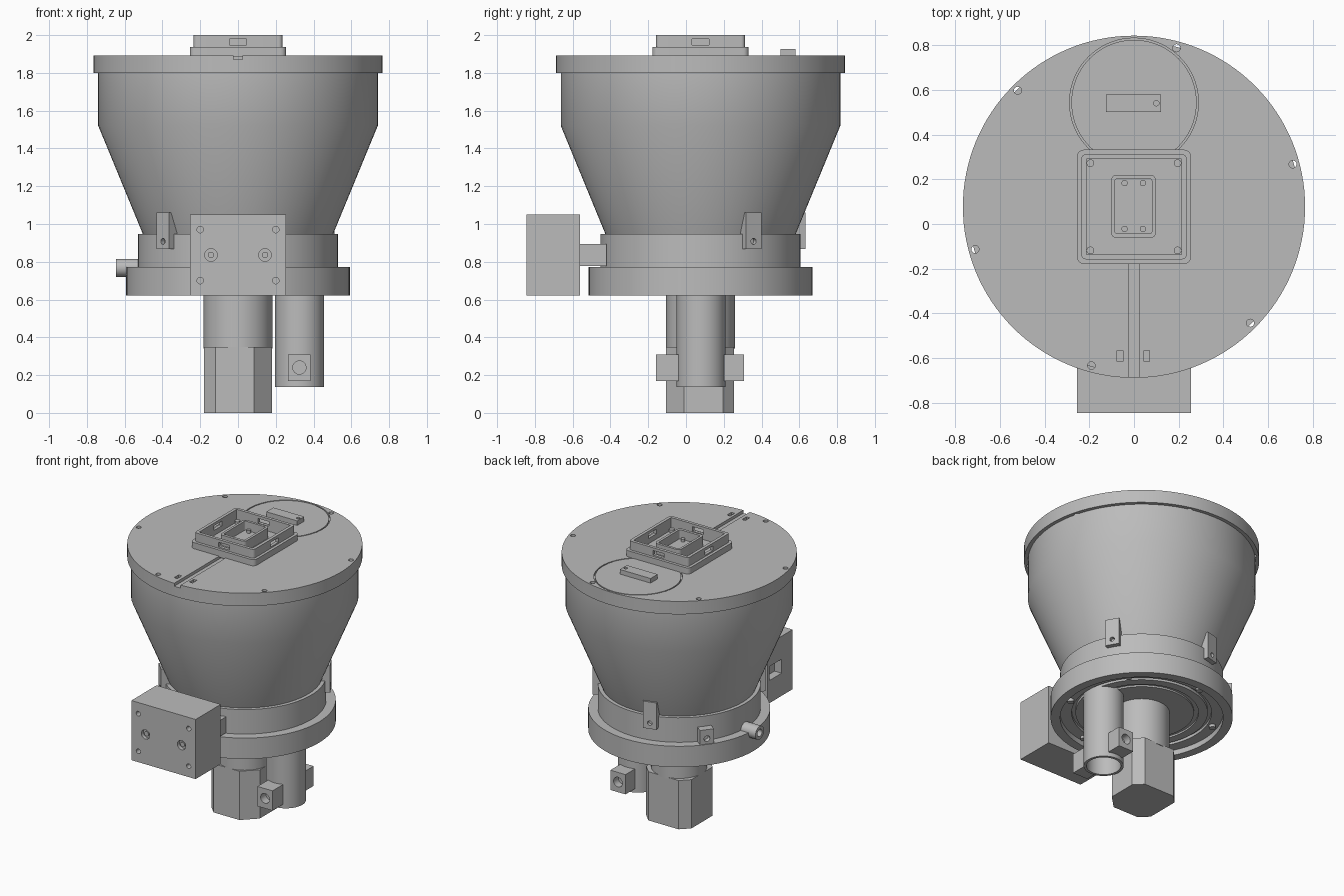
import bpy, bmesh, math
from mathutils import Matrix, Vector

if "Cube" in bpy.data.objects:
    bpy.data.objects.remove(bpy.data.objects["Cube"], do_unlink=True)

grey = bpy.data.materials.new("plain grey")
grey.use_nodes = True
grey.diffuse_color = (0.5, 0.5, 0.5, 1)
grey.node_tree.nodes["Principled BSDF"].inputs["Base Color"].default_value = (0.5, 0.5, 0.5, 1)

CY = 0.077            # the main axis stands at x = 0, y = CY
parts = []


def box(bm, x, y, z, matrix=Matrix(), bevel=0):
    """Box from three (low, high) ranges, with optional rounded upright edges."""
    size = [b - a for a, b in (x, y, z)]
    mid = [(a + b) / 2 for a, b in (x, y, z)]
    verts = bmesh.ops.create_cube(bm, size=1)["verts"]
    bmesh.ops.transform(bm, verts=verts, matrix=matrix @ Matrix.Translation(mid) @ Matrix.Diagonal((*size, 1)))
    if bevel:
        edges = {e for v in verts for e in v.link_edges
                 if abs(e.verts[0].co.z - e.verts[1].co.z) > 0.001}
        bmesh.ops.bevel(bm, geom=list(edges), offset=bevel, segments=5, profile=0.5, affect='EDGES')


def rod(bm, start, end, r, sides=32):
    """Cylinder between two points."""
    a, b = Vector(start), Vector(end)
    turn = (b - a).to_track_quat('Z', 'Y').to_matrix().to_4x4()
    bmesh.ops.create_cone(bm, cap_ends=True, segments=sides, radius1=r, radius2=r,
                          depth=(b - a).length, matrix=Matrix.Translation((a + b) / 2) @ turn)


def lathe(bm, profile, x=0, y=CY, steps=96):
    """Turn a closed outline of (radius, height) points about an upright axis."""
    vs = [bm.verts.new((x + r, y, z)) for r, z in profile]
    es = [bm.edges.new((v, vs[(i + 1) % len(vs)])) for i, v in enumerate(vs)
          if max(profile[i][0], profile[(i + 1) % len(vs)][0]) > 0]
    bmesh.ops.spin(bm, geom=vs + es, cent=(x, y, 0), axis=(0, 0, 1), angle=math.tau, steps=steps)
    bmesh.ops.remove_doubles(bm, verts=bm.verts[:], dist=0.0001)


def ring(bm, inner, outer, low, high, x=0, y=CY):
    lathe(bm, [(inner, low), (outer, low), (outer, high), (inner, high)], x, y)


def around(angle):
    """Frame at the main axis with local x pointing outward."""
    return Matrix.Translation((0, CY, 0)) @ Matrix.Rotation(math.radians(angle), 4, 'Z')


def part(name, bm):
    bmesh.ops.recalc_face_normals(bm, faces=bm.faces[:])
    mesh = bpy.data.meshes.new(name)
    bm.to_mesh(mesh)
    bm.free()
    mesh.materials.append(grey)
    obj = bpy.data.objects.new(name, mesh)
    bpy.context.collection.objects.link(obj)
    parts.append(obj)
    return obj


def cut(obj, bm):
    tool = part("cutter", bm)
    parts.remove(tool)
    tool.hide_render = True
    mod = obj.modifiers.new("cut", 'BOOLEAN')
    mod.operation, mod.object, mod.solver = 'DIFFERENCE', tool, 'EXACT'
    bpy.context.view_layer.objects.active = obj
    bpy.ops.object.modifier_apply(modifier=mod.name)
    bpy.data.objects.remove(tool, do_unlink=True)


# Hopper: straight drum running into a cone
bm = bmesh.new()
lathe(bm, [(0, 0.9), (0.49, 0.9), (0.505, 0.95), (0.74, 1.52), (0.74, 1.81), (0, 1.81)])
part("hopper", bm)

# Lid with cable groove, slots, rim holes and hatch outline
bm = bmesh.new()
lathe(bm, [(0, 1.8), (0.765, 1.8), (0.765, 1.893), (0, 1.893)], steps=128)
lid = part("lid", bm)
bm = bmesh.new()
box(bm, (-0.025, 0.025), (-0.8, -0.1), (1.872, 1.95))
for x in (-0.063, 0.057):
    box(bm, (x - 0.013, x + 0.013), (-0.615, -0.565), (1.86, 1.95))
for k in range(6):
    p = around(15 + 60 * k) @ Vector((0.735, 0, 0))
    rod(bm, (p.x, p.y, 1.7), (p.x, p.y, 2), 0.017, 20)
cut(lid, bm)
bm = bmesh.new()
ring(bm, 0.28, 0.288, 1.88, 1.95, 0, 0.543)
cut(lid, bm)

# Hatch handle
bm = bmesh.new()
box(bm, (-0.125, 0.12), (0.5, 0.58), (1.88, 1.926))
handle = part("hatch_handle", bm)
bm = bmesh.new()
rod(bm, (0.1, 0.54, 1.9), (0.1, 0.54, 2), 0.012, 20)
cut(handle, bm)

# Square tray on the lid: base flange and hollow wall with side windows
bm = bmesh.new()
box(bm, (-0.255, 0.255), (CY - 0.255, CY + 0.255), (1.885, 1.937), bevel=0.03)
base = part("tray_base", bm)
bm = bmesh.new()
box(bm, (-0.235, 0.235), (CY - 0.235, CY + 0.235), (1.93, 2.0), bevel=0.02)
wall = part("tray_wall", bm)
for target in (base, wall):
    bm = bmesh.new()
    box(bm, (-0.213, 0.213), (CY - 0.213, CY + 0.213), (1.91, 2.1))
    cut(target, bm)
bm = bmesh.new()
for a in range(0, 360, 90):
    box(bm, (0.19, 0.26), (-0.045, 0.045), (1.947, 1.98), around(a))
cut(wall, bm)
bm = bmesh.new()
for sx in (-1, 1):
    for sy in (-1, 1):
        rod(bm, (sx * 0.195, CY + sy * 0.195, 1.89), (sx * 0.195, CY + sy * 0.195, 1.93), 0.017, 20)
part("tray_screws", bm)

# Inner frame of the tray
bm = bmesh.new()
box(bm, (-0.102, 0.098), (CY - 0.14, CY + 0.143), (1.9, 1.985), bevel=0.025)
inner = part("tray_inner_frame", bm)
bm = bmesh.new()
box(bm, (-0.085, 0.08), (CY - 0.12, CY + 0.125), (1.92, 2.1), bevel=0.01)
cut(inner, bm)
bm = bmesh.new()
for x in (-0.042, 0.04):
    for y in (-0.022, 0.183):
        rod(bm, (x, y, 1.915), (x, y, 1.94), 0.014, 16)
part("tray_pins", bm)

# Collar and flange under the hopper, flange recessed from below
bm = bmesh.new()
lathe(bm, [(0, 0.75), (0.53, 0.75), (0.53, 0.948), (0, 0.948)])
part("collar", bm)
bm = bmesh.new()
lathe(bm, [(0, 0.66), (0.34, 0.66), (0.34, 0.672), (0.37, 0.672), (0.37, 0.66),
           (0.43, 0.66), (0.43, 0.68), (0.455, 0.68), (0.455, 0.66), (0.53, 0.66),
           (0.53, 0.622), (0.592, 0.622), (0.592, 0.772), (0, 0.772)])
part("flange", bm)
bm = bmesh.new()
for k in range(6):
    p = around(60 * k + 40) @ Vector((0.49, 0, 0))
    rod(bm, (p.x, p.y, 0.64), (p.x, p.y, 0.68), 0.022, 20)
part("underside_bolts", bm)

# Clips holding the hopper to the collar
for name, angle in (("back_clip", 105), ("left_clip", 30), ("front_clip", 225)):
    bm = bmesh.new()
    box(bm, (0.49, 0.562), (-0.047, 0.047), (0.868, 1.06), around(angle))
    clip = part(name, bm)
    bm = bmesh.new()
    frame = around(angle)
    rod(bm, frame @ Vector((0.535, 0, 0.908)), frame @ Vector((0.6, 0, 0.908)), 0.016, 20)
    cut(clip, bm)

# Small drilled block on the flange
bm = bmesh.new()
box(bm, (0.5, 0.585), (-0.047, 0.047), (0.76, 0.875), around(143))
block = part("flange_block", bm)
bm = bmesh.new()
rod(bm, around(143) @ Vector((0.55, 0, 0.81)), around(143) @ Vector((0.65, 0, 0.81)), 0.02, 20)
cut(block, bm)

# Side nozzle
bm = bmesh.new()
rod(bm, (-0.645, 0.085, 0.768), (-0.45, 0.085, 0.768), 0.048)
nozzle = part("side_nozzle", bm)
bm = bmesh.new()
rod(bm, (-0.7, 0.085, 0.768), (-0.55, 0.085, 0.768), 0.026)
cut(nozzle, bm)

# Control box with screw holes, sensor holes and a side window
bm = bmesh.new()
box(bm, (-0.255, 0.255), (-0.845, -0.56), (0.622, 1.05))
control = part("control_box", bm)
bm = bmesh.new()
for s in (-1, 1):
    for z in (0.7, 0.97):
        rod(bm, (s * 0.2, -0.9, z), (s * 0.2, -0.8, z), 0.017, 20)
    rod(bm, (s * 0.143, -0.9, 0.836), (s * 0.143, -0.82, 0.836), 0.033)
box(bm, (-0.3, -0.2), (-0.72, -0.585), (0.785, 0.885))
cut(control, bm)
bm = bmesh.new()
for s in (-1, 1):
    rod(bm, (s * 0.143, -0.835, 0.836), (s * 0.143, -0.8, 0.836), 0.017, 20)
part("box_screws", bm)
bm = bmesh.new()
box(bm, (-0.2, 0.2), (-0.57, -0.42), (0.778, 0.893))
part("box_bracket", bm)

# Motor: round gearbox above a block with cut corners
bm = bmesh.new()
rod(bm, (0, CY, 0.34), (0, CY, 0.68), 0.182, 64)
part("gearbox", bm)
bm = bmesh.new()
h, c, w = 0.18, 0.12, 0.085
outline = [(-c, -h), (w, -h), (h, -w), (h, c), (c, h), (-c, h), (-h, c), (-h, -c)]
face = bm.faces.new([bm.verts.new((x, y + CY - 0.002, 0)) for x, y in outline])
top = bmesh.ops.extrude_face_region(bm, geom=[face])["geom"]
bmesh.ops.translate(bm, verts=[v for v in top if isinstance(v, bmesh.types.BMVert)], vec=(0, 0, 0.35))
part("motor", bm)

# Outlet tube with a drilled sensor block on each side
bm = bmesh.new()
ring(bm, 0.112, 0.13, 0.138, 0.68, 0.325, 0.08)
part("outlet_tube", bm)
for name, low, high, out in (("front_sensor", -0.158, -0.04, -0.2), ("back_sensor", 0.2, 0.308, 0.35)):
    bm = bmesh.new()
    box(bm, (0.265, 0.385), (low, high), (0.168, 0.31))
    sensor = part(name, bm)
    bm = bmesh.new()
    rod(bm, (0.325, out, 0.24), (0.325, (low + high) / 2, 0.24), 0.035)
    cut(sensor, bm)

# Smooth round surfaces, keep edges crisp
for obj in parts:
    bpy.ops.object.select_all(action='DESELECT')
    obj.select_set(True)
    bpy.context.view_layer.objects.active = obj
    bpy.ops.object.shade_smooth_by_angle(angle=math.radians(30))
